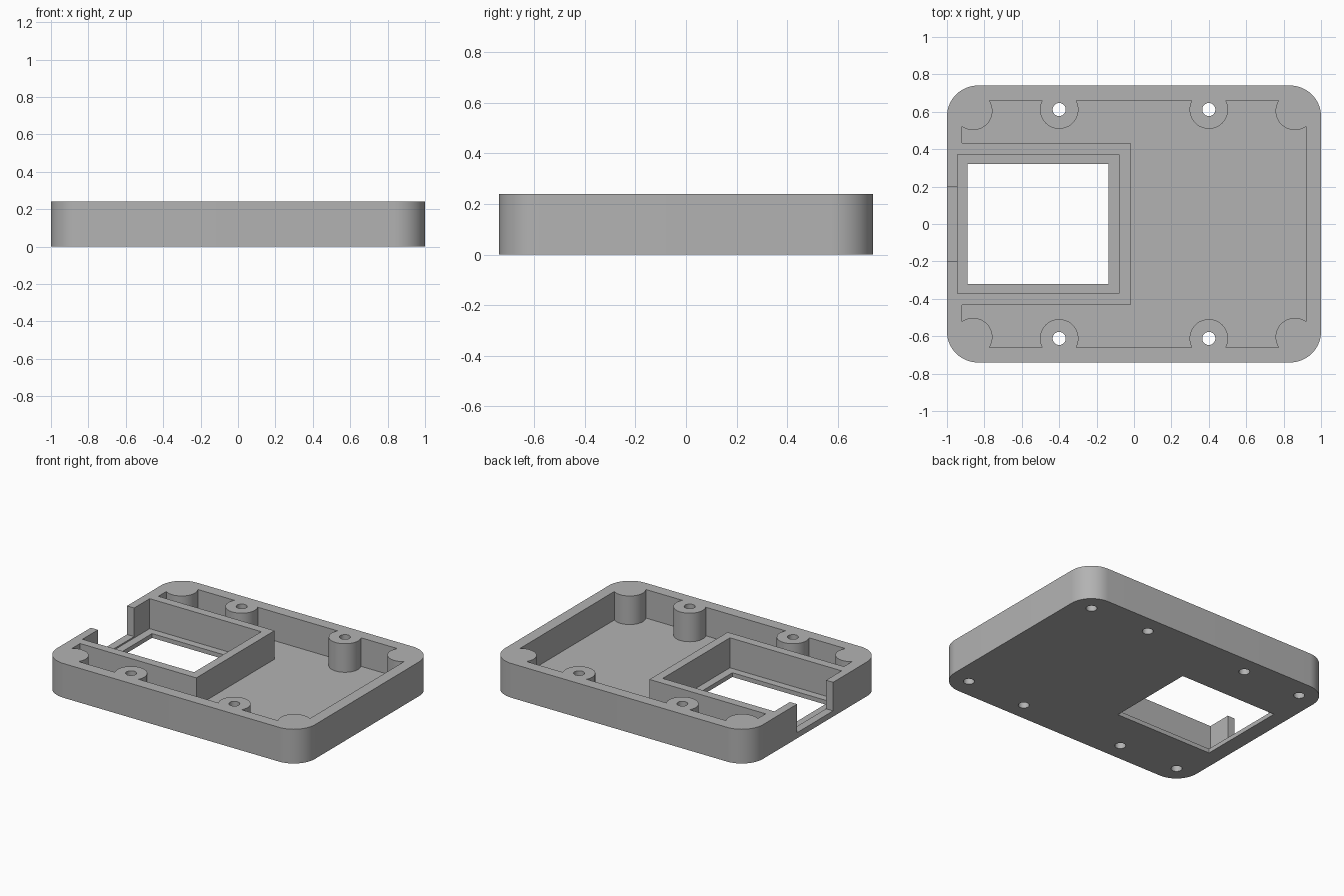
import bpy
import bmesh
import math

if "Cube" in bpy.data.objects:
    bpy.data.objects.remove(bpy.data.objects["Cube"], do_unlink=True)

HEIGHT = 0.24
FLOOR = 0.04
ABOVE = 0.4

grey = bpy.data.materials.new("plain grey")
grey.use_nodes = True
colour = (0.45, 0.45, 0.45, 1)
grey.diffuse_color = colour
grey.node_tree.nodes["Principled BSDF"].inputs["Base Color"].default_value = colour


def prism(name, outline, z0, z1):
    """Extrude a counter-clockwise outline between two heights."""
    bm = bmesh.new()
    face = bm.faces.new([bm.verts.new((x, y, z0)) for x, y in outline])
    top = bmesh.ops.extrude_face_region(bm, geom=[face])["geom"]
    verts = [v for v in top if isinstance(v, bmesh.types.BMVert)]
    bmesh.ops.translate(bm, verts=verts, vec=(0, 0, z1 - z0))
    bmesh.ops.recalc_face_normals(bm, faces=bm.faces)
    mesh = bpy.data.meshes.new(name)
    bm.to_mesh(mesh)
    bm.free()
    mesh.materials.append(grey)
    obj = bpy.data.objects.new(name, mesh)
    bpy.context.collection.objects.link(obj)
    return obj


def box(name, x0, x1, y0, y1, z0, z1):
    return prism(name, [(x0, y0), (x1, y0), (x1, y1), (x0, y1)], z0, z1)


def arc(cx, cy, r, start, sweep, steps):
    angles = [start + sweep * i / steps for i in range(steps + 1)]
    return [(cx + r * math.cos(a), cy + r * math.sin(a)) for a in angles]


def cylinder(name, x, y, r, z0, z1):
    return prism(name, arc(x, y, r, 0, math.tau, 48)[:-1], z0, z1)


def cut(target, cutter):
    """Subtract the cutter from the target and discard the cutter."""
    mod = target.modifiers.new("cut", "BOOLEAN")
    mod.operation = "DIFFERENCE"
    mod.solver = "EXACT"
    mod.object = cutter
    bpy.context.view_layer.objects.active = target
    bpy.ops.object.modifier_apply(modifier=mod.name)
    bpy.data.objects.remove(cutter, do_unlink=True)


# Rounded outer block
R = 0.165
outline = []
for i, (sx, sy) in enumerate([(1, 1), (-1, 1), (-1, -1), (1, -1)]):
    outline += arc(sx * (1 - R), sy * (0.74 - R), R, i * math.pi / 2, math.pi / 2, 16)
tray = prism("enclosure_tray", outline, 0, HEIGHT)

# Main cavity, leaving the screw posts and the walled bay standing
cavity = box("cavity", -0.92, 0.92, -0.66, 0.66, FLOOR, 0.3)
posts = [(sx * x, sy * y, x) for x, y in ((0.86, 0.605), (0.4, 0.612))
         for sx in (-1, 1) for sy in (-1, 1)]
for x, y, _ in posts:
    cut(cavity, cylinder("post", x, y, 0.103, -0.1, ABOVE))
cut(cavity, box("bay_walls", -1.1, -0.02, -0.433, 0.433, -0.1, ABOVE))
cut(tray, cavity)

# Bay recess, its window through the floor, and the notch in the end wall
cut(tray, box("bay", -0.945, -0.08, -0.372, 0.372, 0.03, ABOVE))
cut(tray, box("window", -0.89, -0.135, -0.32, 0.32, -0.1, ABOVE))
cut(tray, box("notch", -1.1, -0.92, -0.2, 0.2, FLOOR, ABOVE))

# Screw holes: through the middle posts, blind from below in the corners
for x, y, column in posts:
    top = ABOVE if column < 0.5 else 0.2
    cut(tray, cylinder("screw_hole", x, y, 0.035, -0.1, top))

bpy.ops.object.select_all(action="DESELECT")
tray.select_set(True)
bpy.context.view_layer.objects.active = tray
bpy.ops.object.shade_smooth_by_angle(angle=math.radians(30))
